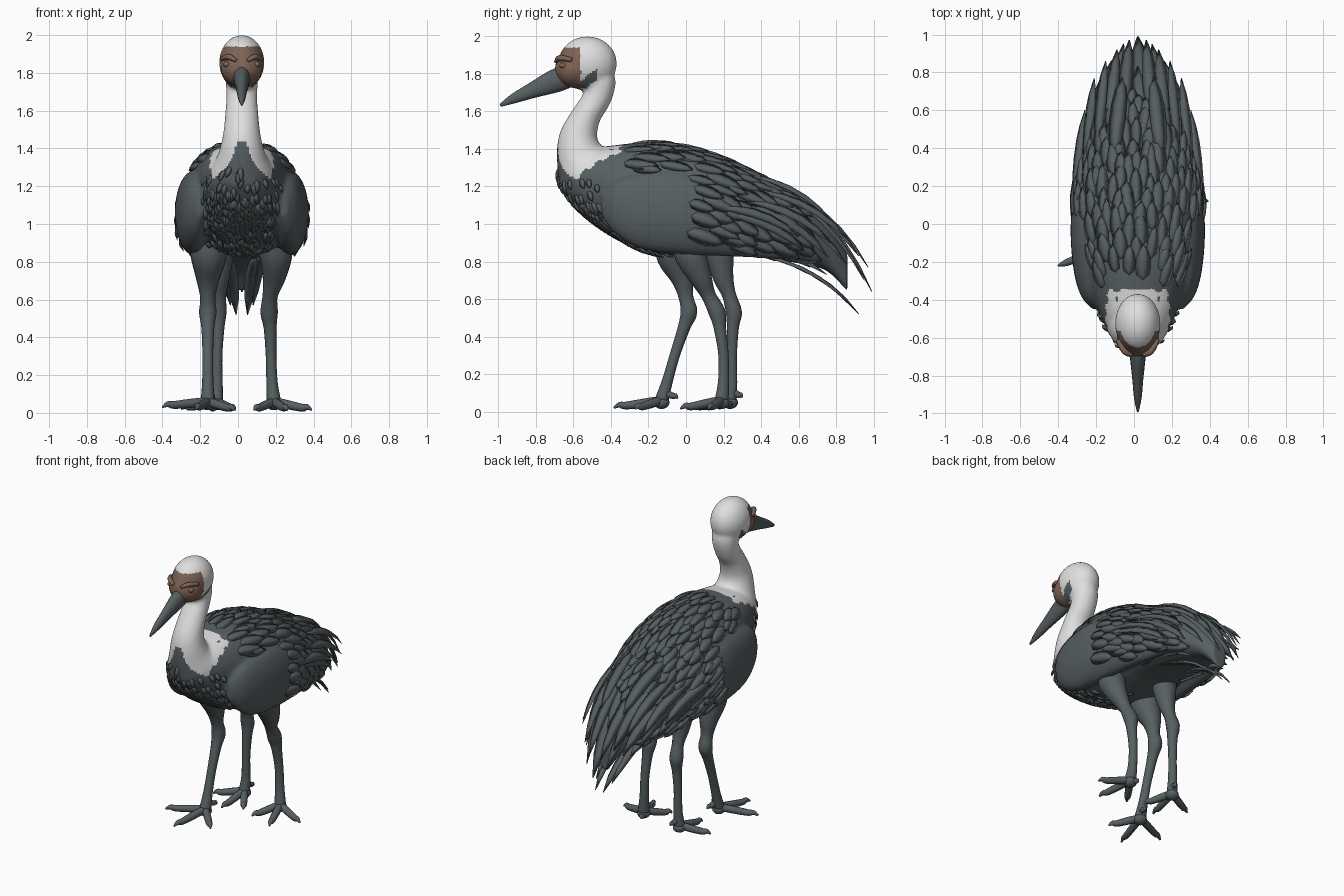
import bpy, bmesh, math, random
from mathutils import Vector, Matrix
from mathutils.bvhtree import BVHTree

if "Cube" in bpy.data.objects:
    bpy.data.objects.remove(bpy.data.objects["Cube"])

random.seed(4)
CX = 0.02  # body midline


def material(name, rgb):
    m = bpy.data.materials.new(name)
    m.diffuse_color = (*rgb, 1)
    m.use_nodes = True
    m.node_tree.nodes["Principled BSDF"].inputs["Base Color"].default_value = m.diffuse_color
    return m


GREY = material("slate_grey", (0.095, 0.115, 0.122))
WHITE = material("soft_white", (0.74, 0.74, 0.74))
BROWN = material("face_brown", (0.21, 0.125, 0.09))


def finish(name, bm, mats):
    bmesh.ops.recalc_face_normals(bm, faces=bm.faces)
    me = bpy.data.meshes.new(name)
    bm.to_mesh(me)
    bm.free()
    for m in mats:
        me.materials.append(m)
    me.shade_smooth()
    ob = bpy.data.objects.new(name, me)
    bpy.context.collection.objects.link(ob)
    return ob


def spline(secs, steps):
    """Smooth curve through tuples of any length."""
    vs = [Vector(s) for s in secs]
    out = []
    for i in range(len(vs) - 1):
        a, b, c, d = vs[max(i - 1, 0)], vs[i], vs[i + 1], vs[min(i + 2, len(vs) - 1)]
        for k in range(steps):
            t = k / steps
            out.append(b + (c - a) * (t / 2) + (a * 2 - b * 5 + c * 4 - d) * (t * t / 2)
                       + (b * 3 - a - c * 3 + d) * (t ** 3 / 2))
    return out + [vs[-1]]


def loft(bm, secs, ref=(1, 0, 0), axis=None, n=14, steps=4, power=2.0):
    """Skin elliptical sections (x, y, z, radius_u, radius_v)."""
    pts = spline(secs, steps)
    rings = []
    for i, p in enumerate(pts):
        c = Vector(p[:3])
        t = Vector(axis) if axis else (Vector(pts[min(i + 1, len(pts) - 1)][:3])
                                       - Vector(pts[max(i - 1, 0)][:3])).normalized()
        u = Vector(ref)
        u = (u - t * u.dot(t)).normalized()
        v = t.cross(u)
        ring = []
        for k in range(n):
            a = math.tau * k / n
            ca, sa = math.cos(a), math.sin(a)
            cu = math.copysign(abs(ca) ** (2 / power), ca)
            sv = math.copysign(abs(sa) ** (2 / power), sa)
            ring.append(bm.verts.new(c + u * cu * max(p[3], .003) + v * sv * max(p[4], .003)))
        rings.append(ring)
    for r, s in zip(rings, rings[1:]):
        for k in range(n):
            bm.faces.new((r[k], r[(k + 1) % n], s[(k + 1) % n], s[k]))
    bm.faces.new(rings[0])
    bm.faces.new(rings[-1])


def ball(bm, center, radii):
    bmesh.ops.create_uvsphere(bm, u_segments=28, v_segments=18, radius=1,
                              matrix=Matrix.Translation(center) @ Matrix.Diagonal((*radii, 1)))


def feather(bm, p0, p1, p2, n, w, thick):
    """Pointed blade with a raised shaft along a bent path."""
    prev = None
    for i, k in enumerate((.4, .85, 1, .95, .7, .08)):
        t = i / 5
        c = p0 * (1 - t) ** 2 + p1 * 2 * t * (1 - t) + p2 * t * t
        d = ((p1 - p0) * (1 - t) + (p2 - p1) * t).normalized()
        s = d.cross(n).normalized()
        up = s.cross(d)
        ring = [bm.verts.new(q) for q in (c + s * w * k, c + up * thick * max(k, .2),
                                          c - s * w * k, c - up * thick * .6 * max(k, .2))]
        if prev:
            for j in range(4):
                bm.faces.new((prev[j], prev[(j + 1) % 4], ring[(j + 1) % 4], ring[j]))
        else:
            bm.faces.new(ring)
        prev = ring
    bm.faces.new(prev)


# torso, folded wings, neck and head fused into one skin
bm = bmesh.new()
TORSO = [(-.67, 1.27, 1.2, .06), (-.6, 1.35, 1.11, .14), (-.5, 1.4, 1.02, .19), (-.38, 1.42, .94, .235),
         (-.2, 1.435, .85, .28), (0, 1.41, .83, .31), (.2, 1.35, .84, .30), (.4, 1.25, .82, .27),
         (.6, 1.16, .79, .22), (.75, 1.02, .75, .13), (.86, .84, .64, .05)]
loft(bm, [(CX, y, (a + b) / 2, w, (a - b) / 2) for y, a, b, w in TORSO], axis=(0, 1, 0), n=32, power=2.3)
WING = [(.22, -.45, 1.10, .02, .06), (.24, -.38, 1.09, .06, .14), (.25, -.25, 1.07, .088, .2),
        (.255, -.05, 1.06, .1, .22), (.25, .15, 1.03, .092, .2), (.23, .35, .98, .072, .16),
        (.2, .55, .91, .05, .1), (.18, .65, .88, .02, .04)]
for s in (-1, 1):
    loft(bm, [(CX + s * x, y, z, a, b) for x, y, z, a, b in WING], axis=(0, 1, 0), n=24)
NECK = [(-.47, 1.16, .13, .13), (-.52, 1.27, .165, .165), (-.565, 1.37, .125, .128), (-.572, 1.47, .1, .102),
        (-.53, 1.58, .088, .078), (-.475, 1.67, .082, .076), (-.455, 1.76, .085, .08), (-.48, 1.83, .08, .07)]
loft(bm, [(CX, y, z, a, b) for y, z, a, b in NECK], n=24)
ball(bm, (CX, -.525, 1.855), (.12, .157, .145))
ball(bm, (CX, -.60, 1.825), (.112, .1, .1))
body = finish("body", bm, (GREY, WHITE, BROWN))
rm = body.modifiers.new("fuse", 'REMESH')
rm.mode, rm.voxel_size = 'VOXEL', .013
sm = body.modifiers.new("soften", 'SMOOTH')
sm.factor, sm.iterations = .5, 5
dg = bpy.context.evaluated_depsgraph_get()
skin = bpy.data.meshes.new_from_object(body.evaluated_get(dg))
body.modifiers.clear()
body.data = skin
skin.name = "body"
skin.materials.clear()
for m in (GREY, WHITE, BROWN):
    skin.materials.append(m)
skin.shade_smooth()


def tone(c):
    """0 grey plumage, 1 white neck and head, 2 bare face."""
    x, y, z = abs(c.x - CX), c.y, c.z
    if y < -.56 and 1.70 < z < 1.94:
        return 2
    if x > .05 and -.58 < y < -.475 and abs(z - 1.755 - (y + .53) * .8) < .03:
        return 0
    jag = .018 * math.sin(x * 75) + .012 * math.sin(y * 90)
    if y > -.34 or z < 1.22 + max(0, y + .66) * .58 + jag:
        return 0
    if y < -.55 and z < 1.43 - 1.5 * x + jag:
        return 0
    return 1


for p in skin.polygons:
    p.material_index = tone(p.center)
tree = BVHTree.FromPolygons([v.co for v in skin.vertices], [p.vertices for p in skin.polygons])


def lay(bm, origin, direction, flow, length, w, lift):
    """Lay one feather on the skin where a ray from outside lands."""
    direction = direction.normalized()
    p, n, _, _ = tree.ray_cast(origin + direction * 1.2, -direction)
    if p is None or tone(p):
        return
    d = (flow - n * flow.dot(n)).normalized()
    q, m, _, _ = tree.find_nearest(p + d * length)
    r, k, _, _ = tree.find_nearest(p + d * length * .5)
    feather(bm, p - n * .006, r + k * lift, q + m * lift, n, w, .009)


# overlapping back and wing feathers
bm = bmesh.new()
for row in range(13):
    y = -.36 + row * .075
    cz = 1.1 - max(0, y) * .25
    for i in range(-9, 10):
        a = math.radians((i + (row % 2) * .5) * 13 + random.uniform(-3, 3))
        if abs(a) > math.radians(48 if y < -.05 else 118):
            continue
        flow = Vector((random.uniform(-.1, .1), 1, -.32 - max(0, y) * .4))
        lay(bm, Vector((CX, y + random.uniform(-.025, .025), cz)), Vector((math.sin(a), 0, math.cos(a))),
            flow, random.uniform(.15, .22), random.uniform(.03, .042), .013)
finish("back_feathers", bm, (GREY,))

# small breast and belly feathers
bm = bmesh.new()
for i in range(420):
    o = Vector((CX, random.uniform(-.5, -.1), 1.12))
    d = Vector((random.uniform(-.8, .8), random.uniform(-1.2, .1), random.uniform(-1, .35)))
    p, n, _, _ = tree.ray_cast(o + d.normalized() * 1.2, -d.normalized())
    if p and abs(p.x - CX) < .2 and p.z < 1.32:
        lay(bm, o, d, Vector((random.uniform(-.2, .2), .5, -1)), random.uniform(.05, .08), .017, .012)
finish("breast_feathers", bm, (GREY,))

# long flight and tail feathers: side offset, tip y, tip z, root rise, half width
bm = bmesh.new()
TAIL = [(0, .99, .64, .5, .05), (.045, .97, .77, .4, .04), (.075, .95, .70, .38, .035), (.11, .92, .83, .32, .04),
        (.14, .86, .78, .3, .04), (.17, .86, .92, .24, .035), (.2, .76, .82, .26, .04), (.23, .77, .9, .22, .035),
        (.25, .63, .86, .2, .04), (.28, .6, .93, .16, .035), (.12, .75, .73, .12, .04), (.16, .66, .77, .1, .04),
        (.03, .92, .52, .34, .032), (.06, .87, .57, .3, .03), (0, .83, .92, .3, .05), (.08, .78, 1.01, .2, .045)]
for dx, y, z, rise, w in TAIL:
    for s in ((-1, 1) if dx else (1,)):
        tip = Vector((CX + s * dx, y, z))
        root, _, _, _ = tree.find_nearest(tip + Vector((s * .03, -.46, rise)))
        mid = (root + tip) / 2 + Vector((0, .06, .07))
        feather(bm, root, mid, tip, Vector((s * dx * 4, .35, 1)).normalized(), w, .013)
finish("tail_feathers", bm, (GREY,))

# bill
bm = bmesh.new()
loft(bm, [(CX, -.62, 1.79, .05, .06), (CX, -.70, 1.762, .042, .062), (CX, -.82, 1.712, .029, .042),
          (CX, -.92, 1.668, .02, .026), (CX, -.99, 1.632, .005, .008)], n=16)
finish("bill", bm, (GREY,))

# brow ridges and closed eyes
bm = bmesh.new()
for s in (-1, 1):
    loft(bm, [(CX + s * .03, -.692, 1.865, .01, .012), (CX + s * .07, -.672, 1.885, .016, .016),
              (CX + s * .105, -.61, 1.875, .012, .012)], ref=(0, 0, 1), n=8)
    ball(bm, (CX + s * .078, -.655, 1.845), (.02, .02, .016))
finish("brows", bm, (BROWN,))

# three legs: path (x, y, z, radius), then toe tips with the hind toe last
LEGS = {
    "front_leg": ([(-.15, -.07, .9, .1), (-.155, -.06, .82, .095), (-.16, -.02, .71, .062), (-.16, 0, .61, .04),
                   (-.16, .015, .53, .046), (-.16, -.01, .45, .034), (-.16, -.06, .3, .028),
                   (-.16, -.1, .16, .03), (-.16, -.13, .06, .038)],
                  [(-.40, -.22, .03), (-.22, -.385, .02), (-.02, -.27, .015), (-.13, -.045, .07)]),
    "right_leg": ([(.19, .01, .9, .09), (.2, .03, .82, .085), (.19, .08, .71, .06), (.17, .12, .62, .04),
                   (.165, .165, .53, .046), (.17, .18, .45, .034), (.175, .2, .3, .028),
                   (.18, .2, .16, .03), (.19, .19, .06, .038)],
                  [(.39, .12, .015), (.26, -.03, .015), (.085, .03, .015), (.17, .245, .03)]),
    "rear_leg": ([(-.1, .17, .9, .08), (-.1, .18, .82, .075), (-.1, .2, .71, .055), (-.1, .23, .62, .038),
                  (-.105, .255, .53, .044), (-.105, .25, .45, .033), (-.11, .245, .3, .027),
                  (-.11, .245, .16, .029), (-.115, .235, .06, .036)],
                 [(-.3, .16, .02), (-.14, .02, .015), (-.015, .08, .015), (-.09, .3, .075)]),
}
for name, (path, toes) in LEGS.items():
    bm = bmesh.new()
    loft(bm, [(*p, p[3]) if len(p) == 5 else (p[0], p[1], p[2], p[3], p[3]) for p in path], n=14)
    base = Vector(path[-1][:3])
    ball(bm, base - Vector((0, 0, .012)), (.042, .042, .034))
    for i, tip in enumerate(toes):
        tip = Vector(tip)
        r = .024 if i < 3 else .019
        a, b, c = (base.lerp(tip, f) for f in (.4, .75, .88))
        a.z, b.z, c.z = [max(v.z, tip.z + e) for v, e in ((a, .02), (b, .012), (c, .016))]
        loft(bm, [(*base, r, r), (*a, r, r), (*b, r * .85, r * .85), (*c, r * .65, r * .65),
                  (*tip, .005, .005)], ref=(0, 0, 1), n=10, steps=3)
    finish(name, bm, (GREY,))
